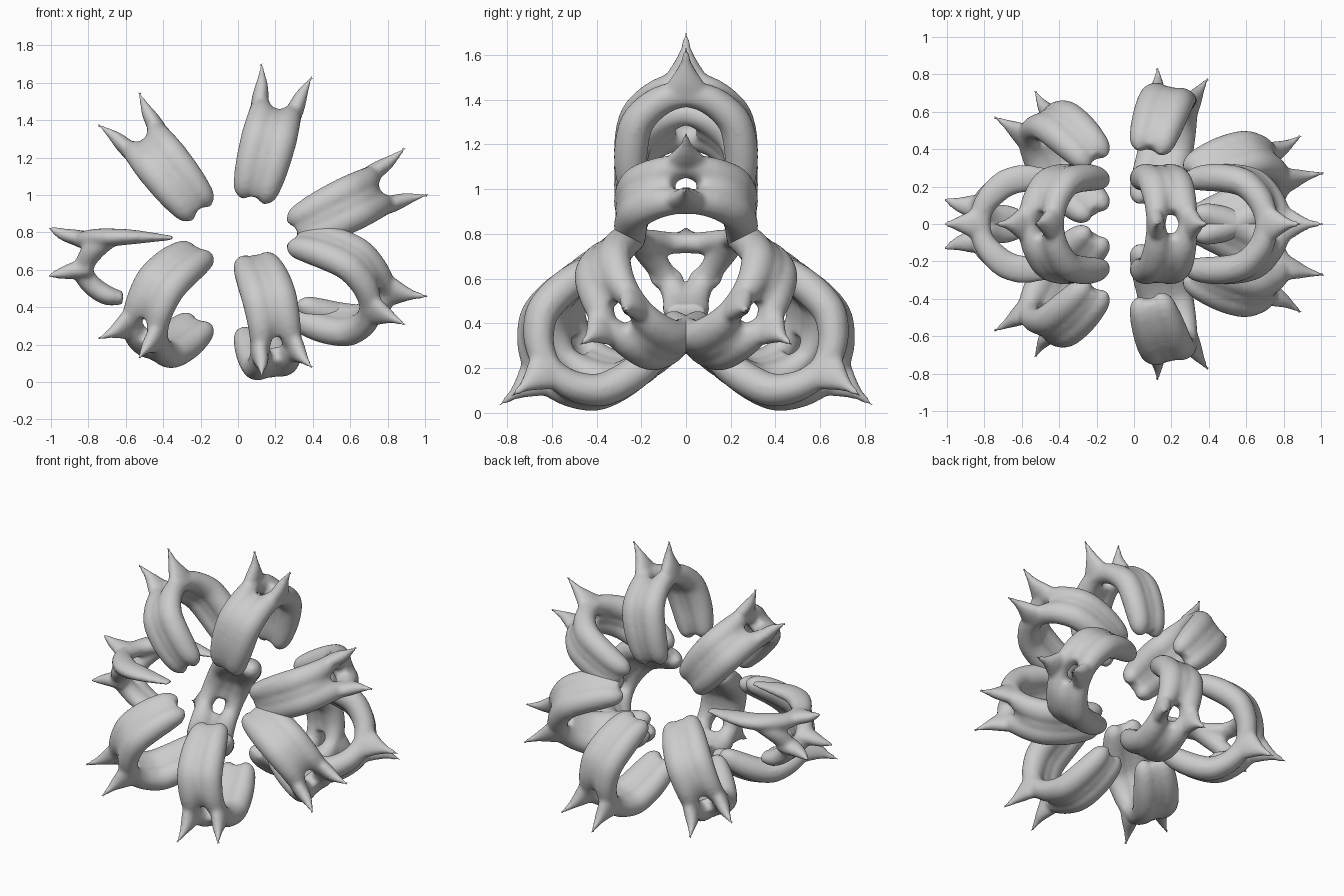
import bpy, bmesh, math
from mathutils import Vector, Matrix

if "Cube" in bpy.data.objects:
    bpy.data.objects.remove(bpy.data.objects["Cube"])

CENTRE = Matrix.Translation((0, 0, 0.66))
AZIMUTHS = (0, math.radians(126.87), -math.radians(126.87))
SIDES = 18


def smooth_path(pts, steps=5):
    """Catmull-Rom through (x, y, z, half width, half thickness) points."""
    p = [Vector(q) for q in pts]
    p = [p[0] * 2 - p[1]] + p + [p[-1] * 2 - p[-2]]
    out = []
    for i in range(1, len(p) - 2):
        a, b, c, d = p[i - 1:i + 3]
        for s in range(steps):
            t = s / steps
            out.append(0.5 * (2 * b + (c - a) * t + (2 * a - 5 * b + 4 * c - d) * t * t
                              + (3 * b - a - 3 * c + d) * t ** 3))
    return out + [p[-2]]


def tube(bm, pts, side=(1, 0, 0), sx=1, sy=1):
    """Closed tube with elliptical sections, mirrored by sx and sy."""
    path = smooth_path(pts)
    rings = []
    for i, q in enumerate(path):
        t = Vector(path[min(i + 1, len(path) - 1)][:3]) - Vector(path[max(i - 1, 0)][:3])
        t.normalize()
        s = Vector(side)
        s = (s - t * s.dot(t)).normalized()
        n = t.cross(s)
        ring = []
        for k in range(SIDES):
            a = 2 * math.pi * k / SIDES
            v = Vector(q[:3]) + s * (max(q[3], .003) * math.cos(a)) + n * (max(q[4], .003) * math.sin(a))
            ring.append(bm.verts.new((v.x * sx, v.y * sy, v.z)))
        rings.append(ring)
    for r0, r1 in zip(rings, rings[1:]):
        for k in range(SIDES):
            j = (k + 1) % SIDES
            bm.faces.new((r0[k], r0[j], r1[j], r1[k]))
    bm.faces.new(rings[0][::-1])
    bm.faces.new(rings[-1])


def to_mesh(bm, name):
    bmesh.ops.recalc_face_normals(bm, faces=bm.faces[:])
    me = bpy.data.meshes.new(name)
    bm.to_mesh(me)
    bm.free()
    return me


def place(name, me, matrix):
    """Put a part in the scene and fuse its tubes into one soft skin."""
    ob = bpy.data.objects.new(name, me)
    bpy.context.collection.objects.link(ob)
    ob.matrix_world = matrix
    rm = ob.modifiers.new("fuse", 'REMESH')
    rm.mode = 'VOXEL'
    rm.voxel_size = 0.0135
    rm.use_smooth_shade = True
    sm = ob.modifiers.new("soften", 'SMOOTH')
    sm.factor = 0.5
    sm.iterations = 7


# Arch: two strands and a filler between them, with two legs and two horns; outward is local z
strand = [(.092, -.02, .835, .045, .06), (.08, .07, .815, .062, .065),
          (.068, .15, .768, .078, .07), (.066, .22, .685, .083, .075),
          (.066, .246, .56, .08, .076), (.062, .246, .44, .071, .07),
          (.06, .236, .365, .055, .052), (.058, .23, .325, .02, .02)]
filler = [(0, .06, .81, .06, .045), (0, .15, .765, .07, .064), (0, .22, .685, .07, .07),
          (0, .248, .55, .065, .07), (0, .245, .43, .055, .062), (0, .235, .35, .04, .04)]
horn = [(.092, 0, .80, .045, .12), (.1, 0, .88, .045, .085),
        (.11, 0, .95, .034, .044), (.122, 0, 1.0, .021, .022), (.142, 0, 1.065, .009, .009)]
bm = bmesh.new()
for sy in (1, -1):
    tube(bm, filler, sy=sy)
for sx in (1, -1):
    tube(bm, horn, sx=sx)
    for sy in (1, -1):
        tube(bm, strand, sx=sx, sy=sy)
arch = to_mesh(bm, "horned_arch")

# Three rings of three arches around the x axis
for ring, angle, size in (("right", 26, 1), ("middle", 75.5, .98), ("left", 128.5, .965)):
    for i, az in enumerate(AZIMUTHS):
        m = (CENTRE @ Matrix.Rotation(az, 4, 'X')
             @ Matrix.Rotation(math.radians(90 - angle), 4, 'Y') @ Matrix.Diagonal((1, 1, size, 1)))
        place(f"{ring}_arch_{i + 1}", arch, m)

# Left end cap: three horns round a hole, two long tapered legs, one short lower leg
long_leg = [(.1, -.02, .83, .045, .06), (.1, .08, .81, .05, .06),
            (.108, .16, .755, .052, .07), (.113, .225, .67, .048, .075),
            (.115, .245, .55, .038, .07), (.11, .24, .34, .01, .03)]
top_horn = [(.1, 0, .80, .045, .1), (.115, 0, .88, .042, .07),
            (.135, 0, .95, .03, .036), (.17, 0, 1.015, .009, .009)]
low_horn = [(-.055, .085, .80, .05, .08), (-.065, .095, .88, .045, .06),
            (-.08, .108, .95, .03, .036), (-.095, .135, 1.015, .009, .009)]
link = [(-.07, .08, .83, .05, .055), (-.01, .12, .81, .055, .055),
        (.05, .165, .765, .058, .06), (.1, .21, .69, .045, .06)]
low_leg = [(-.06, .09, .83, .05, .055), (-.11, .055, .81, .06, .055),
           (-.165, .035, .755, .07, .055), (-.2, .03, .69, .075, .052),
           (-.212, .03, .615, .055, .035)]
bm = bmesh.new()
tube(bm, top_horn)
for sy in (1, -1):
    tube(bm, long_leg, sy=sy)
    tube(bm, low_horn, sy=sy)
    tube(bm, link, sy=sy)
    tube(bm, low_leg, side=(0, 1, 0), sy=sy)
place("left_end_cap", to_mesh(bm, "end_cap"), CENTRE @ Matrix.Rotation(-math.pi / 2, 4, 'Y'))
